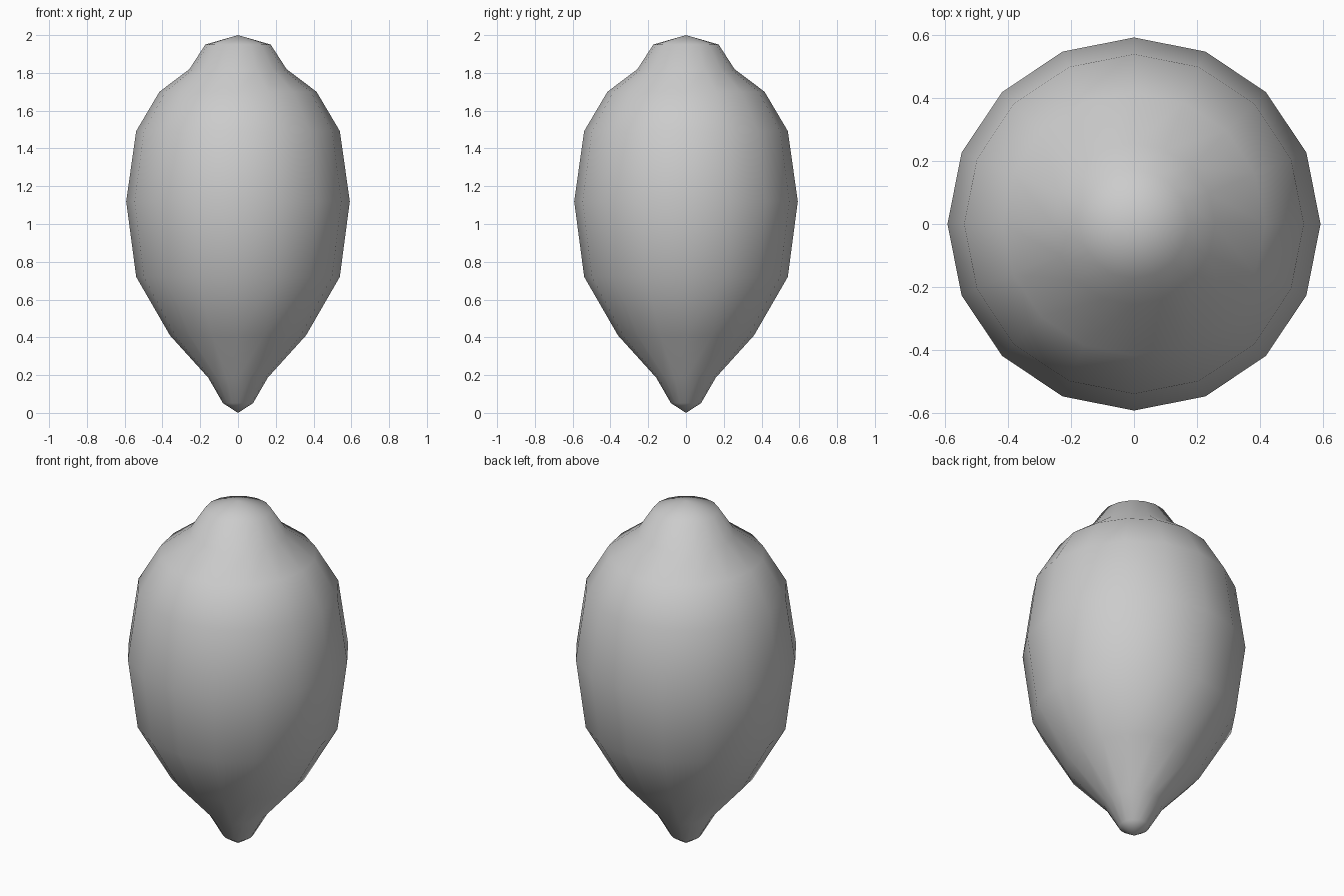
import bpy, bmesh
from math import cos, sin, pi

if "Cube" in bpy.data.objects:
    bpy.data.objects.remove(bpy.data.objects["Cube"])

SIDES = 16

# Outline of the fruit from bottom tip to top knob: (radius, height)
profile = [(0.08, 0.052), (0.158, 0.187), (0.36, 0.41), (0.539, 0.72),
           (0.592, 1.12), (0.539, 1.492), (0.416, 1.70), (0.257, 1.82),
           (0.173, 1.95)]

bm = bmesh.new()
rings = [[bm.verts.new((r * cos(2 * pi * i / SIDES), r * sin(2 * pi * i / SIDES), z))
          for i in range(SIDES)] for r, z in profile]
bottom = bm.verts.new((0, 0, 0))
top = bm.verts.new((0, 0, 2))

# Sides and the two pointed ends
for i in range(SIDES):
    j = (i + 1) % SIDES
    for a, b in zip(rings, rings[1:]):
        bm.faces.new((a[i], a[j], b[j], b[i]))
    bm.faces.new((bottom, rings[0][j], rings[0][i]))
    bm.faces.new((top, rings[-1][i], rings[-1][j]))

for f in bm.faces:
    f.smooth = True
mesh = bpy.data.meshes.new("lemon")
bm.to_mesh(mesh)
bm.free()
bpy.context.collection.objects.link(bpy.data.objects.new("lemon", mesh))
